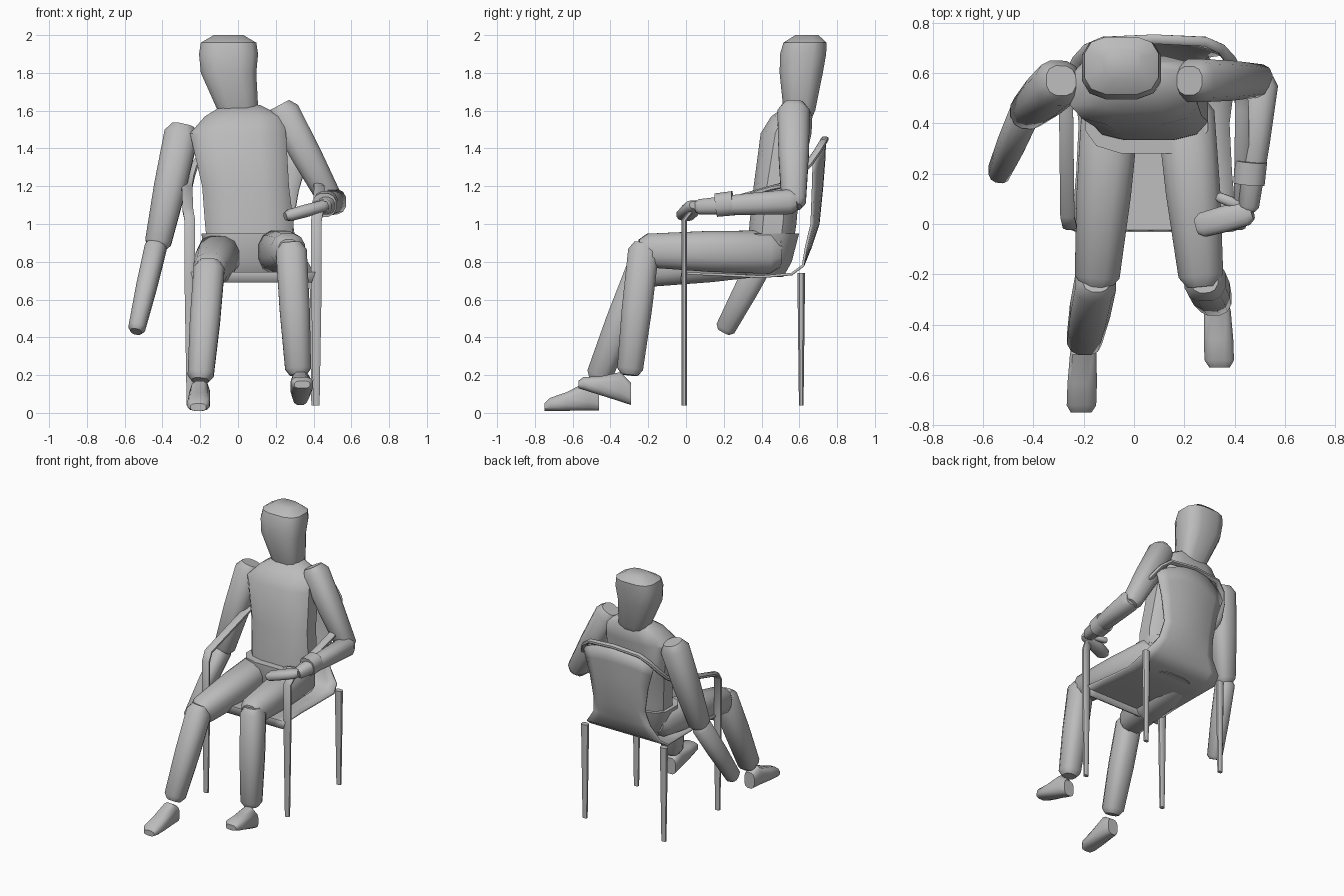
import bpy, bmesh, math
from mathutils import Vector

cube = bpy.data.objects.get("Cube")
if cube:
    bpy.data.objects.remove(cube, do_unlink=True)

shade = (0.5, 0.5, 0.5, 1)
grey = bpy.data.materials.new("plain grey")
grey.use_nodes = True
grey.diffuse_color = shade
grey.node_tree.nodes["Principled BSDF"].inputs["Base Color"].default_value = shade

RIGHTWARD, BACKWARD, UP = Vector((1, 0, 0)), Vector((0, 1, 0)), Vector((0, 0, 1))
CHAIR_X = 0.08


def finish(name, bm):
    bmesh.ops.recalc_face_normals(bm, faces=bm.faces[:])
    mesh = bpy.data.meshes.new(name)
    bm.to_mesh(mesh)
    bm.free()
    mesh.materials.append(grey)
    obj = bpy.data.objects.new(name, mesh)
    bpy.context.collection.objects.link(obj)
    bpy.ops.object.select_all(action='DESELECT')
    obj.select_set(True)
    bpy.context.view_layer.objects.active = obj
    bpy.ops.object.shade_smooth_by_angle(angle=math.radians(40))
    return obj


def signed_power(value, exponent):
    return math.copysign(abs(value) ** exponent, value)


def loft(name, rings, side=lambda centre: RIGHTWARD, axis=None, sides=12, squareness=0.8):
    """Skin rounded rings (centre, half width, half depth) along their path."""
    bm = bmesh.new()
    centres = [Vector(ring[0]) for ring in rings]
    last = len(rings) - 1
    loops = []
    for i, (centre, width, depth) in enumerate(rings):
        along = axis or (centres[min(i + 1, last)] - centres[max(i - 1, 0)]).normalized()
        across = side(centres[i])
        across = (across - along * across.dot(along)).normalized()
        outward = along.cross(across)
        loop = []
        for k in range(sides):
            angle = math.tau * (k + 0.5) / sides
            u = width * signed_power(math.cos(angle), squareness)
            v = depth * signed_power(math.sin(angle), squareness)
            loop.append(bm.verts.new(centres[i] + across * u + outward * v))
        loops.append(loop)
    for lower, upper in zip(loops, loops[1:]):
        for k in range(sides):
            n = (k + 1) % sides
            bm.faces.new((lower[k], lower[n], upper[n], upper[k]))
    bm.faces.new(loops[0])
    bm.faces.new(loops[-1])
    return finish(name, bm)


def limb(name, start, end, start_radius, end_radius, flatness=1, side=RIGHTWARD):
    """Tapered segment with blunt rounded ends and a slight swell."""
    start, end = Vector(start), Vector(end)
    length = (end - start).length
    near, far = start_radius / 2 / length, 1 - end_radius / 2 / length
    rings = []
    for t, size in ((0, 0.65), (near, 1), (0.5, 1.06), (far, 1), (1, 0.65)):
        radius = size * (start_radius + (end_radius - start_radius) * t)
        rings.append((start.lerp(end, t), radius, radius * flatness))
    loft(name, rings, side=lambda centre: side)


def column(name, rings, depth):
    """Upright body mass from rings (x, y, z, half width)."""
    loft(name, [((x, y, z), width, width * depth) for x, y, z, width in rings],
         axis=UP, squareness=0.65)


def foot(name, heel, toe):
    """Shoe: tall at the heel, flattening towards a blunt toe."""
    heel, toe = Vector(heel), Vector(toe)
    rings = []
    for t, width, height in ((0, 0.7, 0.12), (0.2, 0.9, 0.16), (0.6, 1, 0.1),
                             (0.9, 1, 0.07), (1, 0.7, 0.04)):
        centre = heel.lerp(toe, t) + UP * height / 2
        rings.append((centre, 0.06 * width, height / 2))
    loft(name, rings, axis=-BACKWARD, squareness=0.7)


# Head and body
column("head", [(0, 0.6, 1.55, 0.08), (0, 0.6, 1.6, 0.11), (-0.05, 0.61, 1.8, 0.15),
                (-0.05, 0.62, 1.9, 0.16), (-0.05, 0.63, 1.96, 0.15), (-0.05, 0.64, 2, 0.08)], 0.78)
column("torso", [(0.06, 0.45, 0.9, 0.23), (0.06, 0.46, 1, 0.24), (0.04, 0.48, 1.2, 0.235),
                 (0, 0.53, 1.48, 0.26), (0.03, 0.56, 1.57, 0.21), (0.02, 0.59, 1.63, 0.1)], 0.53)
column("pelvis", [(0.05, 0.42, 0.72, 0.15), (0.05, 0.42, 0.8, 0.22),
                  (0.05, 0.44, 0.95, 0.25)], 0.65)

# Legs
limb("left_thigh", (0.2, 0.5, 0.85), (0.27, -0.25, 0.86), 0.12, 0.09)
limb("right_thigh", (-0.09, 0.5, 0.85), (-0.15, -0.25, 0.75), 0.12, 0.09)
limb("left_shin", (0.28, -0.22, 0.9), (0.32, -0.3, 0.2), 0.085, 0.07)
limb("right_shin", (-0.15, -0.22, 0.8), (-0.2, -0.47, 0.17), 0.085, 0.07)
foot("left_foot", (0.33, -0.29, 0.04), (0.34, -0.57, 0.13))
foot("right_foot", (-0.2, -0.46, 0.01), (-0.21, -0.75, 0.01))

# Arms
limb("left_upper_arm", (0.22, 0.57, 1.63), (0.51, 0.57, 1.09), 0.09, 0.065)
limb("left_forearm", (0.51, 0.59, 1.12), (0.455, 0.05, 1.09), 0.07, 0.04)
limb("right_upper_arm", (-0.29, 0.57, 1.52), (-0.43, 0.44, 0.87), 0.095, 0.07)
limb("right_forearm", (-0.43, 0.45, 0.9), (-0.54, 0.2, 0.43), 0.06, 0.045, 1.2)
limb("left_hand", (0.47, 0.05, 1.1), (0.25, -0.01, 1.04), 0.05, 0.05, 0.65, BACKWARD)
limb("left_thumb", (0.43, 0.07, 1.09), (0.33, 0.11, 1.07), 0.02, 0.02, 1, BACKWARD)
loft("left_cuff", [((0.465, 0.25, 1.11), 0.066, 0.066), ((0.457, 0.16, 1.1), 0.064, 0.064)])


# Chair frame: front legs, armrests and back rail in one bent strip
def away_from_seat(centre):
    return Vector((centre.x - CHAIR_X, max(0, centre.y - 0.45) * 2, 0))


half = [(0.335, -0.01, 0.04, 0.018), (0.335, -0.01, 0.7, 0.03),
        (0.335, -0.01, 1.02, 0.03), (0.345, 0.03, 1.07, 0.03)]
for step in range(7):
    turn = math.radians(15 * step)
    half.append((0.35 * max(0, math.cos(turn)) ** 0.4, 0.45 + 0.285 * math.sin(turn),
                 1.19 + 0.26 * math.sin(turn) ** 2, 0.03 - 0.01 * math.sin(turn)))
strip = [((CHAIR_X + x, y, z), width, 0.015) for x, y, z, width in half]
strip += [((CHAIR_X - x, y, z), width, 0.015) for x, y, z, width in half[-2::-1]]
loft("chair_frame", strip, side=away_from_seat, sides=8)

# Back legs
for name, sign in (("left", 1), ("right", -1)):
    x = CHAIR_X + sign * 0.325
    loft(name + "_back_chair_leg", [((x, 0.61, 0.04), 0.018, 0.013),
                                    ((x, 0.61, 0.74), 0.028, 0.022)], sides=8)

# Seat and backrest: one bent sheet through stations (y, z, half width)
stations = [(-0.025, 0.69, 0.31), (-0.02, 0.74, 0.33), (0.2, 0.73, 0.31), (0.4, 0.72, 0.3),
            (0.56, 0.735, 0.32), (0.62, 0.78, 0.3), (0.66, 0.88, 0.23), (0.7, 1, 0.21),
            (0.72, 1.2, 0.24), (0.73, 1.33, 0.27), (0.735, 1.44, 0.29)]
bm = bmesh.new()
columns = 9
rows = []
for y, z, half_width in stations:
    rise = max(0, z - 0.78) / 0.66
    row = []
    for k in range(columns):
        across = 2 * k / (columns - 1) - 1
        curl = 0.06 * math.sqrt(rise) * across ** 2
        drop = 0.09 * rise ** 3 * across ** 2
        row.append(bm.verts.new((CHAIR_X + across * half_width, y - curl, z - drop)))
    rows.append(row)
for lower, upper in zip(rows, rows[1:]):
    for k in range(columns - 1):
        bm.faces.new((lower[k], lower[k + 1], upper[k + 1], upper[k]))
sheet = finish("seat_and_backrest", bm)
thickness = sheet.modifiers.new("thickness", 'SOLIDIFY')
thickness.thickness = 0.014
thickness.offset = 0
